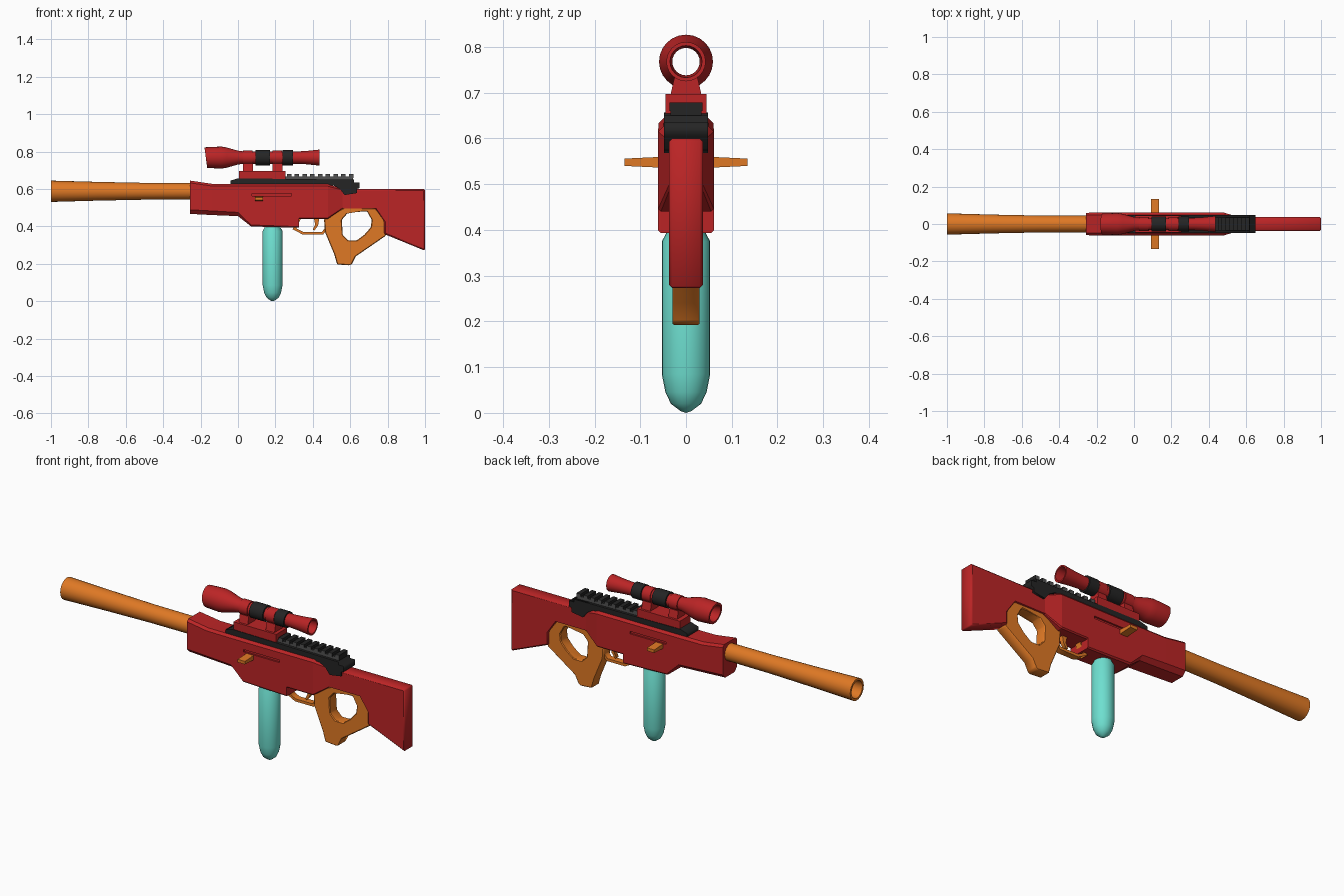
import bpy, bmesh, math
from mathutils import Vector

if "Cube" in bpy.data.objects:
    bpy.data.objects.remove(bpy.data.objects["Cube"])


def material(name, rgb):
    m = bpy.data.materials.new(name)
    m.diffuse_color = (*rgb, 1)
    m.use_nodes = True
    m.node_tree.nodes["Principled BSDF"].inputs["Base Color"].default_value = m.diffuse_color
    return m


RED = material("red", (0.50, 0.018, 0.019))
ORANGE = material("orange", (0.74, 0.19, 0.018))
TEAL = material("teal", (0.156, 0.74, 0.63))
BLACK = material("black", (0.018, 0.018, 0.018))
GREY = material("dark grey", (0.085, 0.085, 0.085))


def finish(bm, name, mat, smooth=False):
    bmesh.ops.remove_doubles(bm, verts=bm.verts, dist=1e-5)
    bmesh.ops.recalc_face_normals(bm, faces=bm.faces)
    me = bpy.data.meshes.new(name)
    bm.to_mesh(me)
    bm.free()
    ob = bpy.data.objects.new(name, me)
    bpy.context.collection.objects.link(ob)
    me.materials.append(mat)
    if smooth:
        bpy.ops.object.select_all(action='DESELECT')
        ob.select_set(True)
        bpy.context.view_layer.objects.active = ob
        bpy.ops.object.shade_smooth_by_angle(angle=math.radians(35))
    return ob


def bevel(ob, width):
    b = ob.modifiers.new("bevel", 'BEVEL')
    b.width, b.segments, b.limit_method = width, 1, 'ANGLE'


def prism(name, loops, half, mat, chamfer=0):
    """Side profile in x, z (later loops are holes), extruded to y = +-half."""
    cu = bpy.data.curves.new(name, 'CURVE')
    cu.dimensions, cu.fill_mode, cu.extrude = '2D', 'BOTH', half
    for pts in loops:
        sp = cu.splines.new('POLY')
        sp.points.add(len(pts) - 1)
        for p, (x, z) in zip(sp.points, pts):
            p.co = (x, z, 0, 1)
        sp.use_cyclic_u = True
    tmp = bpy.data.objects.new(name + "_curve", cu)
    bpy.context.collection.objects.link(tmp)
    bm = bmesh.new()
    bm.from_mesh(tmp.to_mesh())
    bpy.data.objects.remove(tmp)
    for v in bm.verts:
        v.co = (v.co.x, -v.co.z, v.co.y)
    ob = finish(bm, name, mat)
    if chamfer:
        bevel(ob, chamfer)
    return ob


def lathe(name, profile, axis, centre, mat, segs=24):
    """Turn (distance, radius) points about the x or z axis."""
    bm = bmesh.new()
    rings = []
    for t, r in profile:
        ring = []
        for i in range(segs):
            a = 2 * math.pi * i / segs
            c, s = r * math.cos(a), r * math.sin(a)
            ring.append(bm.verts.new(Vector(centre) + Vector((t, c, s) if axis == 'x' else (c, s, t))))
        rings.append(ring)
    for p, q in zip(rings, rings[1:]):
        for i in range(segs):
            j = (i + 1) % segs
            bm.faces.new((p[i], p[j], q[j], q[i]))
    return finish(bm, name, mat, True)


def box(name, x0, x1, y0, y1, z0, z1, mat, top=1.0):
    """Box whose top can be narrowed in y."""
    bm = bmesh.new()
    bmesh.ops.create_cube(bm, size=1)
    for v in bm.verts:
        k = top if v.co.z > 0 else 1
        v.co = (x0 if v.co.x < 0 else x1, (y0 if v.co.y < 0 else y1) * k, z0 if v.co.z < 0 else z1)
    return finish(bm, name, mat)


# Receiver: chamfered sections (x, bottom, top, half width, top chamfer, bottom chamfer)
sections = [(-0.257, 0.467, 0.645, 0.060, 0.012, 0.022), (-0.14, 0.461, 0.628, 0.061, 0.012, 0.022),
            (0.0, 0.455, 0.627, 0.061, 0.012, 0.02), (0.07, 0.40, 0.627, 0.061, 0.012, 0.008),
            (0.325, 0.393, 0.627, 0.061, 0.012, 0.006), (0.326, 0.44, 0.627, 0.061, 0.012, 0.006),
            (0.48, 0.44, 0.627, 0.061, 0.012, 0.006), (0.56, 0.495, 0.60, 0.037, 0.006, 0.004)]
bm = bmesh.new()
rings = []
for x, b, t, w, ct, cb in sections:
    half = [(w - cb, b), (w, b + cb), (w, t - ct), (w - ct, t)]
    rings.append([bm.verts.new((x, y, z)) for y, z in half + [(-y, z) for y, z in reversed(half)]])
for p, q in zip(rings, rings[1:]):
    for i in range(8):
        j = (i + 1) % 8
        bm.faces.new((p[i], p[j], q[j], q[i]))
bm.faces.new(rings[0])
bm.faces.new(rings[-1])
receiver = finish(bm, "receiver", RED)

# Bolt slots cut into both sides
for side in (-1, 1):
    y0, y1 = sorted((side * 0.052, side * 0.08))
    cutter = box("slot_cutter", 0.075, 0.285, y0, y1, 0.562, 0.575, RED)
    cutter.hide_render = True
    cutter.hide_viewport = True
    mod = receiver.modifiers.new("slot", 'BOOLEAN')
    mod.object, mod.solver = cutter, 'EXACT'
    # Bolt handle on each side, slightly tapered at the tip
    bm = bmesh.new()
    bmesh.ops.create_cube(bm, size=1)
    for v in bm.verts:
        tip = v.co.y > 0
        h = 0.008 if tip else 0.012
        v.co = (0.092 if v.co.x < 0 else 0.134, side * (0.134 if tip else 0.05),
                0.548 + (h if v.co.z > 0 else -h))
    finish(bm, "bolt_handle", ORANGE)

# Barrel with a hollow muzzle
lathe("barrel", [(-0.2, 0), (-0.2, 0.044), (-0.5, 0.045), (-0.75, 0.050), (-1, 0.057),
                 (-1, 0.045), (-0.86, 0.040), (-0.86, 0)], 'x', (0, 0, 0.588), ORANGE)

# Stock
prism("stock", [[(0.5, 0.6), (1, 0.6), (1, 0.27), (0.78, 0.36), (0.78, 0.43),
                 (0.735, 0.495), (0.5, 0.495)]], 0.037, RED, 0.007)

# Grip with thumb hole
prism("grip", [[(0.46, 0.44), (0.49, 0.46), (0.57, 0.50), (0.735, 0.497), (0.79, 0.43), (0.79, 0.35),
                (0.63, 0.24), (0.61, 0.20), (0.595, 0.192), (0.53, 0.197), (0.515, 0.25), (0.465, 0.37)],
               [(0.555, 0.435), (0.585, 0.47), (0.64, 0.478), (0.69, 0.48), (0.715, 0.435), (0.71, 0.395),
                (0.675, 0.355), (0.635, 0.325), (0.59, 0.325), (0.56, 0.355)]], 0.03, ORANGE, 0.005)

# Trigger guard and trigger
prism("trigger_guard", [[(0.32, 0.44), (0.292, 0.385), (0.345, 0.357), (0.455, 0.357), (0.48, 0.385),
                         (0.48, 0.44), (0.465, 0.44), (0.465, 0.39), (0.448, 0.371), (0.348, 0.371),
                         (0.312, 0.39), (0.335, 0.44)]], 0.017, ORANGE)
prism("trigger", [[(0.405, 0.445), (0.435, 0.445), (0.428, 0.405), (0.408, 0.378), (0.40, 0.383),
                   (0.413, 0.41)]], 0.01, ORANGE)

# Magazine tube with rounded bottom
lathe("magazine", [(0, 0), (0.004, 0.012), (0.02, 0.033), (0.045, 0.045), (0.085, 0.053), (0.375, 0.053),
                   (0.395, 0.042), (0.42, 0.042), (0.42, 0)], 'z', (0.185, 0, 0), TEAL)

# Black top rail with stepped rear block
prism("rail_base", [[(-0.04, 0.62), (-0.04, 0.645), (0, 0.657), (0.62, 0.65), (0.62, 0.635), (0.65, 0.635),
                     (0.65, 0.605), (0.635, 0.60), (0.635, 0.578), (0.57, 0.568), (0.545, 0.6),
                     (0.51, 0.62)]], 0.048, BLACK)
parts = [box("rail_core", 0.2, 0.615, -0.034, 0.034, 0.645, 0.666, BLACK)]
for i in range(9):
    x = 0.262 + i * 0.0413
    parts.append(box("rail_tooth", x, x + 0.024, -0.036, 0.036, 0.66, 0.679, BLACK))
for ob in parts:  # grey sides
    ob.data.materials.append(GREY)
    for f in ob.data.polygons:
        if abs(f.normal.y) > 0.5:
            f.material_index = 1

# Scope mount block, posts and clamp rings
box("scope_base", 0.005, 0.255, -0.045, 0.045, 0.65, 0.697, RED)
SC = (0, 0, 0.768)
for x in (0.028, 0.185):
    box("scope_post", x, x + 0.052, -0.035, 0.035, 0.69, 0.737, RED, 0.7)
    lathe("scope_clamp", [(x, 0.03), (x, 0.038), (x + 0.05, 0.038), (x + 0.05, 0.03)], 'x', SC, RED)

# Scope: open tube with wide front bell and small eyepiece
scope = lathe("scope_tube", [(0.437, 0.035), (0.437, 0.043), (0.37, 0.036), (0.32, 0.033), (0.03, 0.033),
                             (0.0, 0.037), (-0.06, 0.054), (-0.09, 0.059), (-0.172, 0.055),
                             (-0.172, 0.044), (-0.10, 0.030), (0.37, 0.030), (0.437, 0.035)], 'x', SC, RED)
for v in scope.data.vertices:  # slanted front rim
    if v.co.x < -0.15:
        v.co.x -= 0.13 * (v.co.z - 0.768)

# Black scope bands
for x0, x1 in ((0.093, 0.172), (0.238, 0.295)):
    lathe("scope_band", [(x0, 0.031), (x0, 0.041), (x1, 0.041), (x1, 0.031)], 'x', SC, BLACK)
